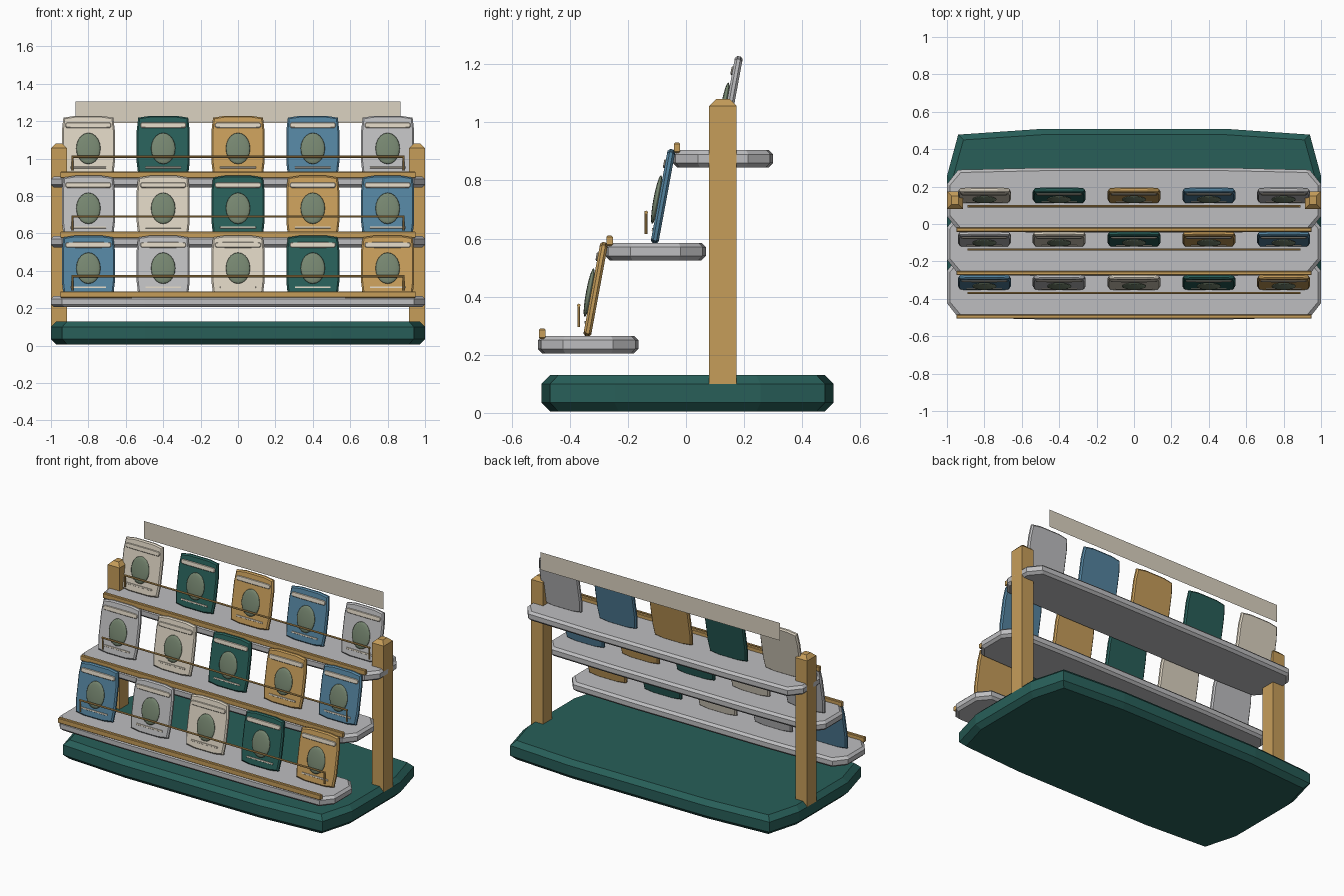
import bpy, bmesh, math
from mathutils import Matrix, Vector

if "Cube" in bpy.data.objects:
    bpy.data.objects.remove(bpy.data.objects["Cube"])


def srgb(r, g, b):
    f = lambda c: c / 12.92 if c <= 0.04045 else ((c + 0.055) / 1.055) ** 2.4
    return (f(r / 255), f(g / 255), f(b / 255), 1)


def material(name, *rgb):
    m = bpy.data.materials.new(name)
    m.diffuse_color = srgb(*rgb)
    m.use_nodes = True
    m.node_tree.nodes["Principled BSDF"].inputs["Base Color"].default_value = m.diffuse_color
    return m


CREAM = material("cream", 219, 210, 193)
GREEN = material("deep green", 40, 95, 89)
WOOD = material("honey wood", 198, 157, 90)
BLUE = material("dusty blue", 84, 132, 160)
GREY = material("light grey", 190, 190, 192)
SAGE = material("sage", 118, 134, 112)

# Unit outlines, one quadrant mirrored into four
SOFT = [(1, 0.5), (0.94, 0.94), (0.5, 1)]
SQUARE = [(1, 1)]


def loop(quadrant):
    q = quadrant
    return (q + [(-x, y) for x, y in reversed(q)]
            + [(-x, -y) for x, y in q] + [(x, -y) for x, y in reversed(q)])


def finish(bm, name, mat, matrix=Matrix(), smooth=False):
    bmesh.ops.recalc_face_normals(bm, faces=bm.faces)
    for f in bm.faces:
        f.smooth = smooth
    me = bpy.data.meshes.new(name)
    bm.to_mesh(me)
    bm.free()
    me.materials.append(mat)
    ob = bpy.data.objects.new(name, me)
    ob.matrix_world = matrix
    bpy.context.collection.objects.link(ob)
    return ob


def slab(name, mat, half, z0, z1, bevel, quadrant=SOFT, matrix=Matrix(), low=None):
    """Upright prism with chamfered rims; half = half sizes in x and y."""
    low = bevel if low is None else low
    rings = [(z0, low), (z0 + low, 0), (z1 - bevel, 0), (z1, bevel)]
    if low == 0:
        rings = rings[1:]
    bm = bmesh.new()
    rows = [[bm.verts.new((x * (half[0] - i), y * (half[1] - i), z))
             for x, y in loop(quadrant)] for z, i in rings]
    n = len(rows[0])
    for a, b in zip(rows, rows[1:]):
        for k in range(n):
            bm.faces.new((a[k], a[(k + 1) % n], b[(k + 1) % n], b[k]))
    bm.faces.new(rows[0])
    bm.faces.new(rows[-1])
    return finish(bm, name, mat, matrix)


def rod(name, mat, a, b, r):
    a, b = Vector(a), Vector(b)
    bm = bmesh.new()
    bmesh.ops.create_cone(bm, cap_ends=True, segments=8, radius1=r, radius2=r,
                          depth=(b - a).length)
    turn = (b - a).to_track_quat('Z', 'Y').to_matrix().to_4x4()
    return finish(bm, name, mat, Matrix.Translation((a + b) / 2) @ turn)


# Turns a slab to stand upright with its top rim facing the front
STAND = Matrix.Rotation(math.radians(90), 4, 'X')
TILT = Matrix.Rotation(math.radians(-10.5), 4, 'X')


def packet(row, col, x, y, z, mat):
    frame = Matrix.Translation((x, y, z)) @ TILT
    tag = f"{row}_{col}"
    slab("packet_" + tag, mat, (0.142, 0.165), -0.0135, 0.0135, 0.008,
         matrix=frame @ STAND)
    slab("title_strip_" + tag, CREAM, (0.122, 0.015), 0.0, 0.019, 0.003,
         matrix=frame @ Matrix.Translation((0, 0, 0.112)) @ STAND)
    slab("caption_strip_" + tag, CREAM, (0.095, 0.005), 0.01, 0.017, 0.001,
         SQUARE, matrix=frame @ Matrix.Translation((0, 0, -0.118)) @ STAND)
    # Oval badge
    bm = bmesh.new()
    bmesh.ops.create_uvsphere(bm, u_segments=20, v_segments=10, radius=1)
    bmesh.ops.scale(bm, vec=(0.065, 0.085, 0.011), verts=bm.verts)
    finish(bm, "badge_" + tag, SAGE,
           frame @ Matrix.Translation((0, -0.02, -0.015)) @ STAND, True)


# Base and side posts
slab("base", GREEN, (1.0, 0.503), 0.005, 0.13, 0.03,
     matrix=Matrix.Translation((0, 0.005, 0)))
for side, sx in (("left", -1), ("right", 1)):
    slab(side + "_post", WOOD, (0.043, 0.047), 0.1, 1.08, 0.024, SQUARE,
         Matrix.Translation((sx * 0.957, 0.127, 0)), low=0)

# Three stepped shelves with lips, rails and packets
PALETTE = [CREAM, GREEN, WOOD, BLUE, GREY]
for i, row in enumerate(("lower", "middle", "upper")):
    y, z = -0.337 + 0.232 * i, 0.205 + 0.32 * i
    slab(row + "_shelf", GREY, (1.0, 0.173), z, z + 0.06, 0.015,
         matrix=Matrix.Translation((0, y, 0)))
    slab(row + "_lip", WOOD, (0.95, 0.011), z + 0.05, z + 0.085, 0.004, SQUARE,
         Matrix.Translation((0, y - 0.158, 0)))
    ry, rz = y - 0.032, z + 0.165
    rod(row + "_rail", WOOD, (-0.89, ry, rz), (0.89, ry, rz), 0.006)
    for sx in (-1, 1):
        rod(row + "_rail_end", WOOD, (sx * 0.885, ry, z + 0.09),
            (sx * 0.885, ry, rz + 0.005), 0.005)
    for c in range(5):
        packet(row, c + 1, -0.8 + 0.4 * c, y + 0.026, z + 0.22,
               PALETTE[(c + 3 + i) % 5])

# Thin header panel behind the top row
bm = bmesh.new()
bm.faces.new([bm.verts.new(p) for p in ((-0.868, 0.267, 1.19), (0.868, 0.267, 1.19),
                                        (0.868, 0.267, 1.305), (-0.868, 0.267, 1.305))])
finish(bm, "header_panel", CREAM)
